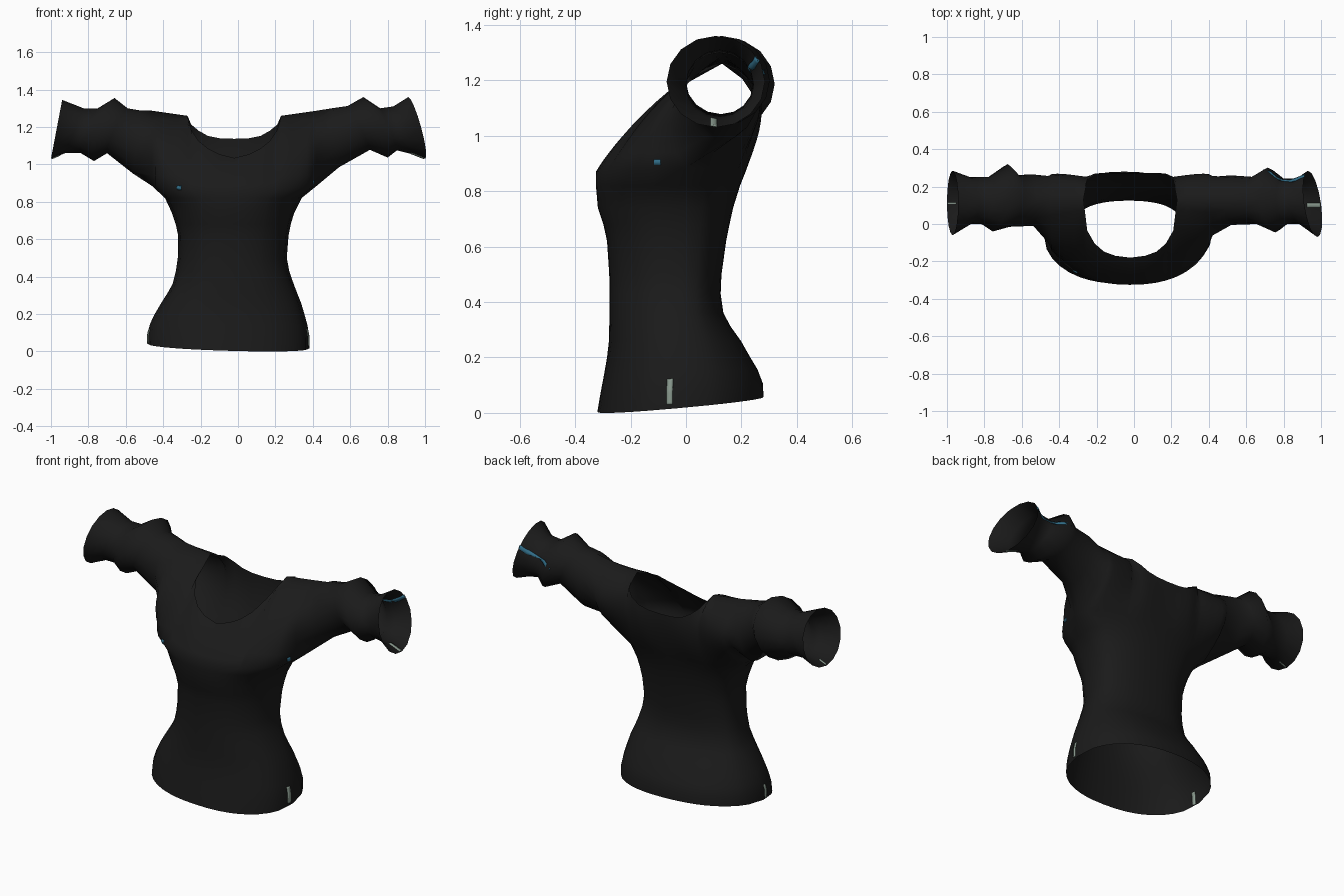
import bpy
import bmesh
from math import sin, cos, pi
from mathutils import Vector

cube = bpy.data.objects.get("Cube")
if cube:
    bpy.data.objects.remove(cube, do_unlink=True)


def material(name, rgb):
    mat = bpy.data.materials.new(name)
    mat.use_nodes = True
    mat.diffuse_color = (*rgb, 1)
    bsdf = mat.node_tree.nodes["Principled BSDF"]
    bsdf.inputs["Base Color"].default_value = (*rgb, 1)
    bsdf.inputs["Roughness"].default_value = 0.9
    return mat


black = material("black cloth", (0.0105, 0.0105, 0.0105))
grey = material("pale grey mark", (0.25, 0.32, 0.27))
teal = material("teal mark", (0.03, 0.15, 0.24))

STEPS = 8
CENTRE, HALF, ARMPIT = -0.02, 0.44, 0.87
NECK = 0.25
HALF_STATIONS = [0.08, 0.14, 0.19, 0.23, 0.25, 0.30, 0.35, 0.39, 0.42, HALF]
STATIONS = [-u for u in reversed(HALF_STATIONS)] + [0] + HALF_STATIONS

# Torso rings: z, right edge, left edge, front, back
TORSO = [
    (0.00, -0.487, 0.382, -0.320, 0.280),
    (0.07, -0.485, 0.382, -0.308, 0.277),
    (0.14, -0.468, 0.370, -0.295, 0.258),
    (0.20, -0.445, 0.355, -0.285, 0.232),
    (0.26, -0.410, 0.337, -0.278, 0.198),
    (0.31, -0.378, 0.317, -0.277, 0.162),
    (0.36, -0.350, 0.298, -0.276, 0.135),
    (0.43, -0.332, 0.274, -0.276, 0.125),
    (0.50, -0.322, 0.261, -0.277, 0.128),
    (0.62, -0.320, 0.270, -0.285, 0.145),
    (0.68, -0.333, 0.282, -0.298, 0.157),
    (0.74, -0.353, 0.300, -0.318, 0.170),
    (0.82, -0.390, 0.340, -0.325, 0.195),
    (ARMPIT, CENTRE - HALF, CENTRE + HALF, -0.325, 0.215),
]

# Sleeve rings: x, slant over height, slant over depth, bottom, top, front, back
RIGHT_SLEEVE = [
    (0.54, 0.02, 0, 0.950, 1.288, -0.010, 0.265),
    (0.645, 0.055, 0.02, 1.060, 1.300, -0.015, 0.262),
    (0.715, 0.055, 0.04, 1.018, 1.355, -0.040, 0.320),
    (0.795, 0.045, 0.02, 1.060, 1.300, 0.000, 0.250),
    (0.875, 0.050, 0, 1.060, 1.300, 0.000, 0.250),
    (0.970, 0.030, 0, 1.030, 1.345, -0.060, 0.285),
]
LEFT_SLEEVE = [
    (0.52, 0.02, 0, 0.985, 1.300, -0.005, 0.260),
    (0.645, 0.060, 0.01, 1.078, 1.312, 0.000, 0.252),
    (0.735, 0.065, 0.02, 1.037, 1.360, -0.045, 0.302),
    (0.805, 0.045, 0.01, 1.075, 1.300, 0.000, 0.242),
    (0.880, 0.050, 0.01, 1.055, 1.310, 0.000, 0.244),
    (0.955, 0.045, 0.025, 1.030, 1.360, -0.070, 0.285),
]

# Neckline: distance from the middle, front y, front z, back y, back z
NECKLINE = [
    (0.00, -0.180, 1.035, 0.272, 1.137),
    (0.08, -0.170, 1.055, 0.272, 1.140),
    (0.14, -0.148, 1.085, 0.270, 1.152),
    (0.19, -0.105, 1.125, 0.262, 1.180),
    (0.23, -0.035, 1.185, 0.236, 1.213),
]


def torso_point(level, u, front):
    z, x0, x1, yf, yb = level
    s = u / HALF
    mid = -0.03 + 0.03 * (z / ARMPIT)
    bulge = max(0, 1 - abs(s) ** 2.25) ** (1 / 2.25)
    x = (x0 + x1) / 2 + (x1 - x0) / 2 * s
    y = mid + ((yf if front else yb) - mid) * bulge
    slope = max(0, 1 - z / 0.2)
    lift = slope * (0.031 + 0.09 * y - 0.03 * x)
    if z == ARMPIT:
        lift = 0.015 * s ** 4
    return Vector((x, y, z + lift))


def yoke_column(u, front):
    """Curve from the bust line up to the shoulder or neckline."""
    low = torso_point(TORSO[-1], u, front)
    a = abs(u)
    if a < NECK:
        row = min(NECKLINE, key=lambda r: abs(r[0] - a))
        top = Vector((low.x, *(row[1:3] if front else row[3:5])))
        swell = -0.015 if front else 0.02 + 0.22 * a
        bend = (low + top) / 2 + Vector((0, swell, 0.015))
    else:
        k = (a - NECK) / (HALF - NECK)
        top = Vector((low.x, 0.13, 1.260 + 0.027 * k))
        if front:
            start, end = (-0.08, 1.22), (-0.17 if u > 0 else -0.25, 1.10)
        else:
            start, end = (0.35, 1.20), (0.44, 1.10)
        bend = Vector((low.x, *Vector(start).lerp(Vector(end), k)))
    ts = [i / STEPS for i in range(STEPS + 1)]
    return [low * (1 - t) ** 2 + bend * 2 * t * (1 - t) + top * t * t for t in ts]


def sleeve_column(ring, side, front):
    x, slant, skew, z0, z1, y0, y1 = ring
    column = []
    for i in range(STEPS + 1):
        a = -pi / 2 + pi * i / STEPS
        depth = cos(a) * (-1 if front else 1)
        y = (y0 + y1) / 2 + (y1 - y0) / 2 * depth
        z = (z0 + z1) / 2 + (z1 - z0) / 2 * sin(a)
        column.append(Vector((side * (x - slant * sin(a) - skew * depth), y, z)))
    return column


def add_grid(bm, columns):
    verts = [[bm.verts.new(p) for p in col] for col in columns]
    for a, b in zip(verts, verts[1:]):
        for i in range(len(a) - 1):
            bm.faces.new((a[i], b[i], b[i + 1], a[i + 1]))


def make_object(name, bm, mat):
    mesh = bpy.data.meshes.new(name)
    bm.to_mesh(mesh)
    bm.free()
    mesh.materials.append(mat)
    for poly in mesh.polygons:
        poly.use_smooth = True
    obj = bpy.data.objects.new(name, mesh)
    bpy.context.collection.objects.link(obj)
    return obj


# Shirt: front and back panels welded along the sides and shoulders
bm = bmesh.new()
for front in (True, False):
    add_grid(bm, [[torso_point(lv, u, front) for lv in TORSO] for u in STATIONS])
    columns = [sleeve_column(r, -1, front) for r in reversed(RIGHT_SLEEVE)]
    columns += [yoke_column(u, front) for u in STATIONS]
    columns += [sleeve_column(r, 1, front) for r in LEFT_SLEEVE]
    add_grid(bm, columns)
bmesh.ops.remove_doubles(bm, verts=bm.verts, dist=0.0005)
bmesh.ops.recalc_face_normals(bm, faces=bm.faces)
foremost = min(bm.faces, key=lambda f: f.calc_center_median().y)
if foremost.normal.y > 0:
    bmesh.ops.reverse_faces(bm, faces=bm.faces)
shirt = make_object("shirt", bm, black)


# Thin marks that show on both sides of the cloth
def mark(name, start, end, across, mat):
    start, end, across = Vector(start), Vector(end), Vector(across)
    bm = bmesh.new()
    add_grid(bm, [[start.lerp(end, i / 12) + across * k for k in (-1, 0, 1)] for i in range(13)])
    obj = make_object(name, bm, mat)
    wrap = obj.modifiers.new("wrap", "SHRINKWRAP")
    wrap.target = shirt
    plate = obj.modifiers.new("plate", "SOLIDIFY")
    plate.thickness = 0.008
    plate.offset = 0


mark("left_hem_mark", (0.382, -0.06, 0.03), (0.382, -0.06, 0.125), (0, 0.011, 0), grey)
mark("right_hem_mark", (-0.487, -0.06, 0.045), (-0.487, -0.06, 0.125), (0, 0.011, 0), grey)
mark("left_cuff_mark", (0.995, 0.10, 1.033), (0.925, 0.10, 1.06), (0, 0.012, 0), grey)
mark("right_cuff_mark", (-0.995, 0.11, 1.033), (-0.95, 0.11, 1.05), (0, 0.004, 0), grey)
mark("left_sleeve_mark", (0.93, 0.26, 1.285), (0.70, 0.27, 1.22), (0, 0.008, -0.008), teal)
mark("front_mark", (-0.327, -0.25, 0.875), (-0.303, -0.26, 0.875), (0, 0, 0.011), teal)
mark("left_side_mark", (0.40, -0.115, 0.905), (0.40, -0.09, 0.905), (0, 0, 0.01), teal)
